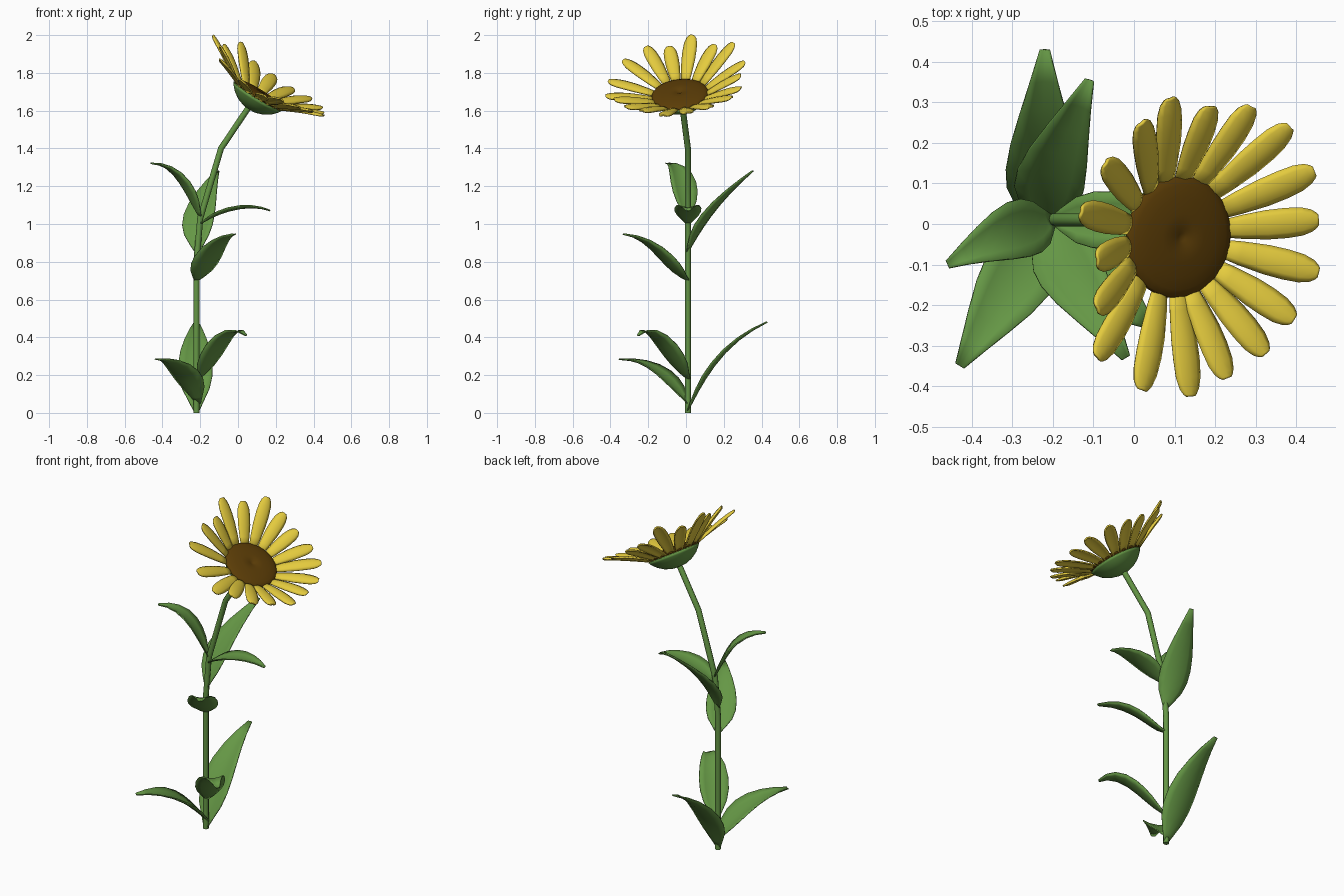
import bpy, bmesh, math
from mathutils import Vector as V

if "Cube" in bpy.data.objects:
    bpy.data.objects.remove(bpy.data.objects["Cube"])


def material(name, rgb):
    m = bpy.data.materials.new(name)
    m.diffuse_color = (*rgb, 1)
    m.use_nodes = True
    m.node_tree.nodes["Principled BSDF"].inputs["Base Color"].default_value = m.diffuse_color
    return m


GREEN = material("leaf green", (0.13, 0.31, 0.06))
YELLOW = material("petal yellow", (0.78, 0.60, 0.048))
BROWN = material("seed brown", (0.105, 0.046, 0.002))


def finish(name, bm, mat, thickness=0):
    bmesh.ops.recalc_face_normals(bm, faces=bm.faces)
    me = bpy.data.meshes.new(name)
    bm.to_mesh(me)
    bm.free()
    me.materials.append(mat)
    for p in me.polygons:
        p.use_smooth = True
    ob = bpy.data.objects.new(name, me)
    bpy.context.collection.objects.link(ob)
    if thickness:
        mod = ob.modifiers.new("thickness", "SOLIDIFY")
        mod.thickness = thickness
        mod.offset = 0
    return ob


def along(p, t):
    """Smooth cubic through four points at t = 0, 1/3, 2/3, 1."""
    out = V((0, 0, 0))
    for i in range(4):
        w = 1
        for j in range(4):
            if j != i:
                w *= (3 * t - j) / (i - j)
        out += p[i] * w
    return out


def blade(name, pts, half, outline, cup, up, mat, thickness):
    """Thin cupped strip that follows a midline, with a width outline."""
    pts = [V(p) for p in pts]
    bm = bmesh.new()
    rows = []
    cols = (-1, -0.6, 0, 0.6, 1)
    side = up.cross(pts[3] - pts[0]).normalized()
    for t, w in outline:
        c = along(pts, t)
        e = 0.01
        tan = along(pts, t + e) - along(pts, t - e)
        nor = tan.cross(side).normalized()
        rows.append([bm.verts.new(c + side * (u * w * half) + nor * (cup * u * u * w * half))
                     for u in cols])
    for a, b in zip(rows, rows[1:]):
        for i in range(4):
            bm.faces.new((a[i], a[i + 1], b[i + 1], b[i]))
    return finish(name, bm, mat, thickness)


def lathe(name, profile, centre, axis, mat, steps=32):
    """Spin (radius, height) points round an axis."""
    bm = bmesh.new()
    q = axis.to_track_quat("Z", "Y")
    rings = []
    for r, h in profile:
        n = 1 if r == 0 else steps
        rings.append([bm.verts.new(centre + q @ V((r * math.cos(2 * math.pi * k / steps),
                                                   r * math.sin(2 * math.pi * k / steps), h)))
                      for k in range(n)])
    for a, b in zip(rings, rings[1:]):
        for k in range(steps):
            j = (k + 1) % steps
            if len(a) == 1:
                bm.faces.new((a[0], b[k], b[j]))
            elif len(b) == 1:
                bm.faces.new((a[k], a[j], b[0]))
            else:
                bm.faces.new((a[k], a[j], b[j], b[k]))
    return finish(name, bm, mat)


# Stem
cu = bpy.data.curves.new("stem", "CURVE")
cu.dimensions = "3D"
cu.bevel_depth = 0.016
cu.bevel_resolution = 2
cu.use_fill_caps = True
path = [(-.22, .01, 0), (-.22, .01, .8), (-.2, .01, 1.03), (-.09, .01, 1.4), (.065, -.02, 1.63)]
sp = cu.splines.new("POLY")
sp.points.add(len(path) - 1)
for pt, co in zip(sp.points, path):
    pt.co = (*co, 1)
cu.materials.append(GREEN)
bpy.context.collection.objects.link(bpy.data.objects.new("stem", cu))

# Leaves: midline points and half width
LEAF = [(0, .16), (.08, .42), (.2, .8), (.32, .98), (.45, 1), (.6, .87), (.75, .63), (.88, .38), (1, .13)]
leaves = [
    ([(-.22, .01, .01), (-.225, .11, .19), (-.225, .24, .35), (-.22, .43, .48)], .09),
    ([(-.215, .01, .85), (-.21, .09, .99), (-.175, .2, 1.13), (-.11, .355, 1.28)], .085),
    ([(-.2, .01, 1.03), (-.27, -.01, 1.17), (-.35, -.04, 1.275), (-.46, -.1, 1.32)], .072),
    ([(-.2, .01, 1.0), (-.09, .01, 1.055), (.04, .01, 1.085), (.17, .01, 1.07)], .07),
    ([(-.22, .01, .70), (-.17, -.09, .78), (-.11, -.19, .88), (-.02, -.33, .945)], .082),
    ([(-.21, .01, .18), (-.13, -.08, .30), (-.05, -.17, .41), (.04, -.25, .41)], .08),
    ([(-.21, .01, .05), (-.27, -.10, .17), (-.34, -.21, .25), (-.43, -.35, .283)], .09),
]
for i, (pts, half) in enumerate(leaves):
    blade(f"leaf_{i + 1}", pts, half, LEAF, 0.25, V((0, 0, 1)), GREEN, 0.006)

# Flower head: green cup below, seed disc with a dimple above
C = V((.10, -.03, 1.67))
N = V((.52, -.1, .85)).normalized()
lathe("flower_cup", [(0, -.075), (.04, -.072), (.08, -.058), (.115, -.035), (.14, -.008),
                     (.149, .006), (.13, .01), (0, .01)], C, N, GREEN)
lathe("seed_disc", [(0, .033), (.01, .034), (.024, .041), (.06, .041), (.1, .037), (.13, .031),
                    (.147, .024), (.152, .017), (.145, .01), (0, .01)], C, N, BROWN)

# Petals: each runs from under the disc rim to its tip
PETAL = [(0, .55), (.2, .78), (.45, .97), (.65, 1), (.82, .93), (.93, .72), (.98, .48), (1, .3)]
tips = [(-.13, .03, 2.0), (-.07, .15, 1.95), (.02, .25, 1.96), (.09, .31, 1.86), (.19, .29, 1.79),
        (.29, .29, 1.72), (.385, .24, 1.67), (.445, .13, 1.62), (.455, .01, 1.59), (.455, -.12, 1.575),
        (.395, -.235, 1.60), (.325, -.32, 1.62), (.23, -.38, 1.66), (.14, -.425, 1.68),
        (.02, -.41, 1.76), (-.09, -.33, 1.87), (-.09, -.21, 1.94), (-.09, -.09, 1.94)]
for i, tip in enumerate(tips):
    tip = V(tip)
    d = tip - C
    d = (d - N * d.dot(N)).normalized()
    base = C + d * .13 + N * .012
    pts = [base, base.lerp(tip, 1 / 3) + N * .008, base.lerp(tip, 2 / 3) + N * .01, tip]
    blade(f"petal_{i + 1}", pts, .036, PETAL, -0.33, N, YELLOW, 0.008)
